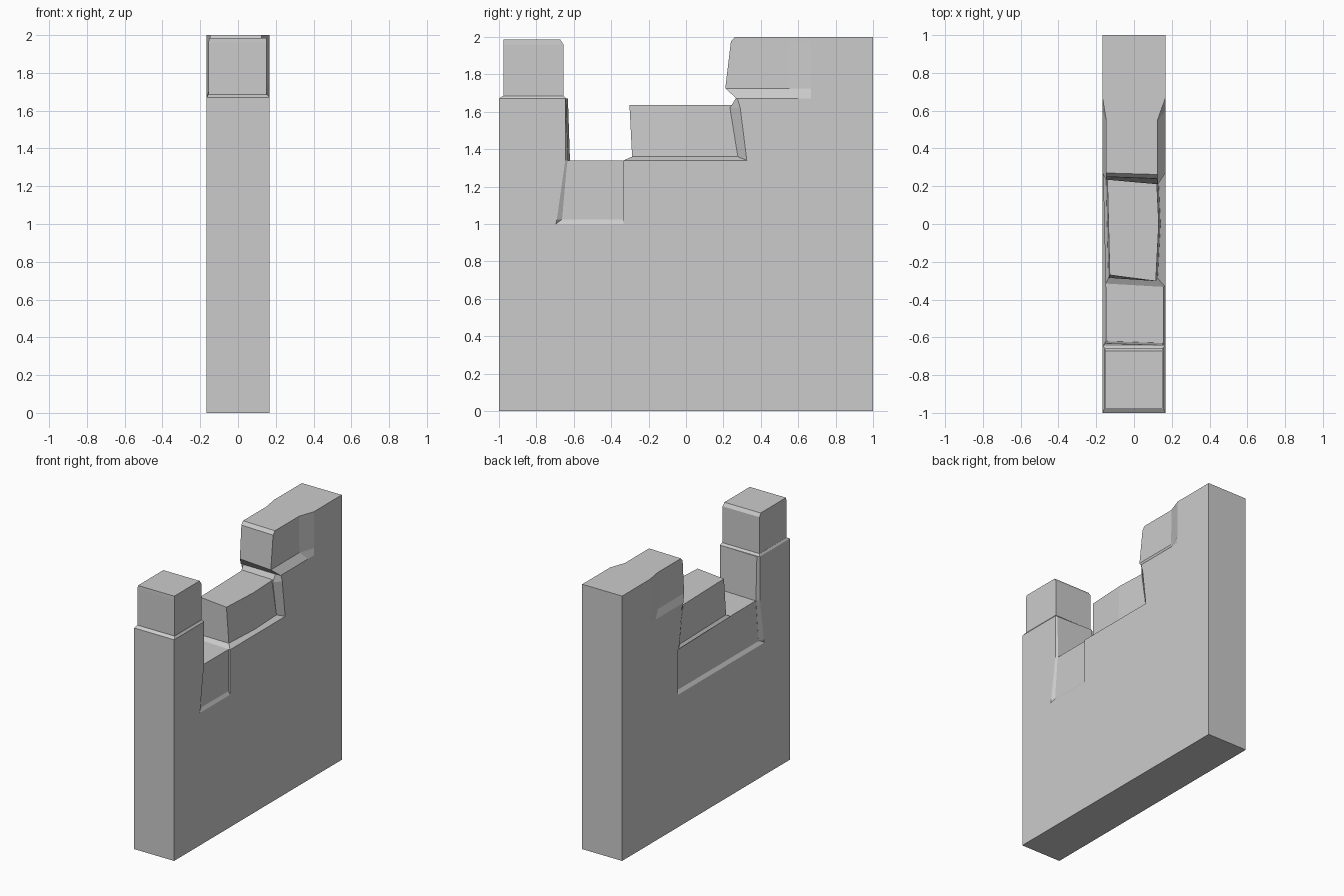
import bpy, bmesh

if "Cube" in bpy.data.objects:
    bpy.data.objects.remove(bpy.data.objects["Cube"])

W = 1 / 6      # half wall thickness
C = 1 / 3      # block size


def loft(name, rings):
    """Solid through horizontal rings given as (z, [(x, y), ...])."""
    bm = bmesh.new()
    loops = [[bm.verts.new((x, y, z)) for x, y in pts] for z, pts in rings]
    n = len(loops[0])
    for a, b in zip(loops, loops[1:]):
        for i in range(n):
            j = (i + 1) % n
            bm.faces.new((a[i], a[j], b[j], b[i]))
    bm.faces.new(loops[0][::-1])
    bm.faces.new(loops[-1])
    bmesh.ops.recalc_face_normals(bm, faces=bm.faces)
    me = bpy.data.meshes.new(name)
    bm.to_mesh(me)
    bm.free()
    ob = bpy.data.objects.new(name, me)
    bpy.context.collection.objects.link(ob)
    return ob


def rect(x0, x1, y0, y1):
    return [(x0, y0), (x1, y0), (x1, y1), (x0, y1)]


# Intact lower wall
loft("wall_base", [(0, rect(-W, W, -1, 1)), (1, rect(-W, W, -1, 1))])


# Front pillar with chipped inner edge and chamfered shoulder
def pillar(edge, nose):
    return [(-W, -1), (W, -1), (W, edge), (0.153, nose), (-0.15, nose + 0.01), (-W, edge)]


loft("front_pillar", [(1.0, pillar(-0.695, -0.69)), (1.025, pillar(-0.69, -0.66)),
                      (1.34, pillar(-0.645, -0.63)), (1.67, pillar(-0.645, -0.641))])
loft("pillar_shoulder", [(1.67, rect(-W, W, -1, -0.64)),
                         (1.685, rect(-0.157, 0.155, -0.978, -0.655))])
loft("pillar_block", [(1.68, rect(-0.156, 0.152, -0.976, -0.655)),
                      (1.96, rect(-0.156, 0.152, -0.976, -0.655)),
                      (1.985, rect(-0.153, 0.15, -0.975, -0.672))])

# Low gap, recessed on both faces
loft("gap_block", [(1.0, rect(-W, W, -0.695, -C)), (1.025, rect(-0.15, 0.154, -0.69, -C)),
                   (1.34, rect(-0.148, 0.155, -0.66, -0.32))])

# Middle section: recessed on the left face, flush on the right
loft("middle_block", [(1.0, rect(-W, W, -C, C)), (1.025, rect(-0.15, W, -C, C)),
                      (1.34, rect(-0.15, W, -C, C))])


def stone(xl, xr, xm, fl, fr):
    return [(xl, fl), (xr, fr), (xm, 0), (xr, C), (xl - 0.015, C)]


loft("middle_stone", [(1.34, stone(-0.15, W, W, -0.315, -C)),
                      (1.36, stone(-0.135, 0.125, 0.14, -0.285, -0.288)),
                      (1.635, stone(-0.128, 0.115, 0.131, -0.27, -0.302))])


# Tall rear wall with a flared leading edge
def rear(edge, nose):
    return [(-W, 1), (-W, edge), (-0.148, nose + 0.01), (0.127, nose), (W, edge), (W, 1)]


loft("rear_wall_low", [(1.0, rect(-W, W, C, 1)), (1.34, rect(-W, W, C, 1))])
loft("rear_wall_mid", [(1.34, rear(0.325, 0.28)), (1.62, rear(0.29, 0.235)),
                       (1.67, rear(0.275, 0.265))])


def rear_top(xl, xr, shoulder, yl, yr):
    return [(-W, 1), (-W, 2 * C), (xl, shoulder), (xl, yl), (xr, yr),
            (xr, shoulder), (W, 2 * C), (W, 1)]


loft("rear_wall_top", [(1.67, rear_top(-W, W, 0.6, 0.27, 0.27)),
                       (1.725, rear_top(-0.149, 0.127, 0.55, 0.235, 0.21)),
                       (1.975, rear_top(-0.147, 0.125, 0.55, 0.25, 0.24)),
                       (2.0, rear_top(-0.147, 0.125, 0.55, 0.27, 0.262))])
